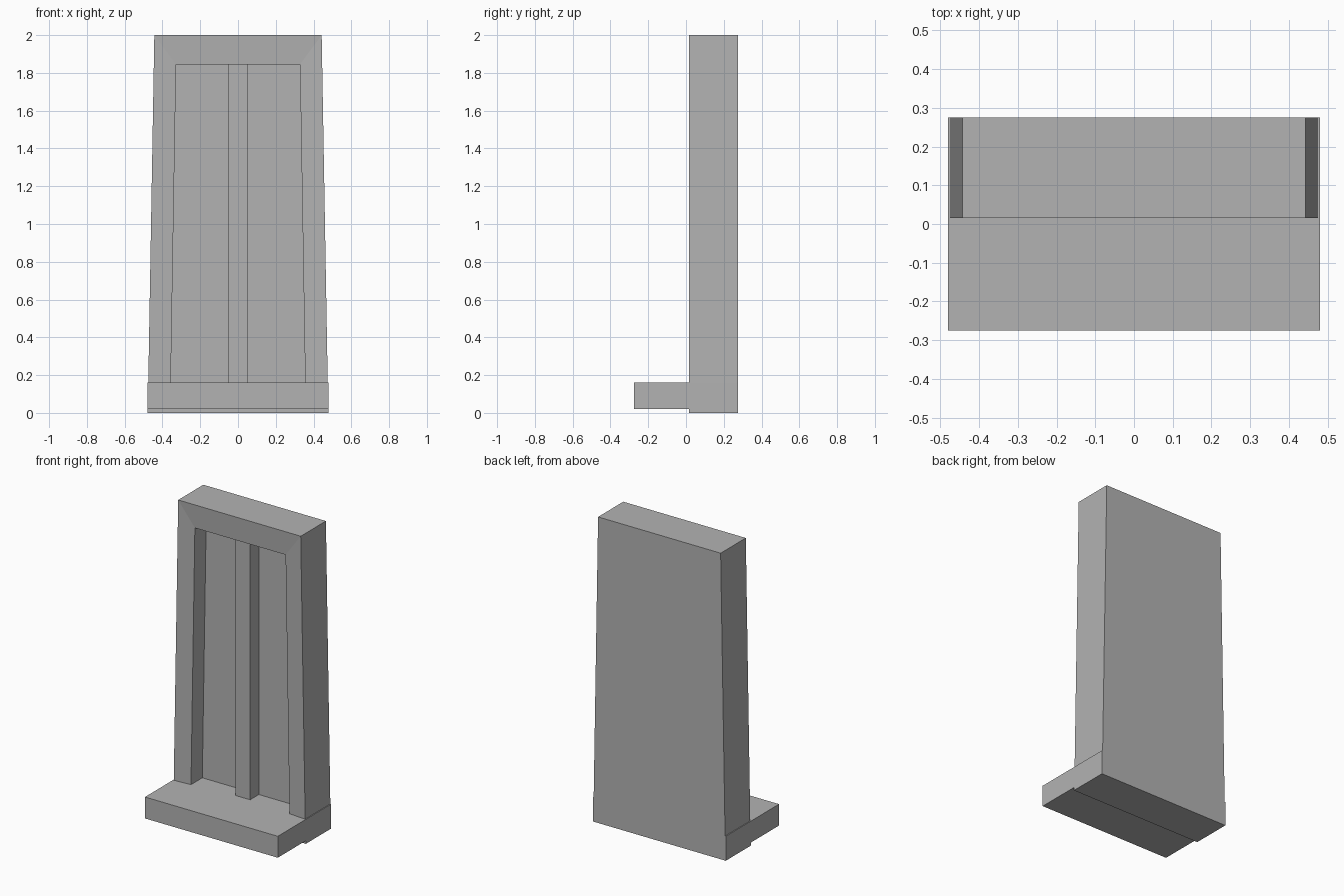
import bpy, bmesh

if "Cube" in bpy.data.objects:
    bpy.data.objects.remove(bpy.data.objects["Cube"])

FRONT, BACK, SILL_TOP = 0.015, 0.275, 0.16

stone = bpy.data.materials.new("grey_stone")
stone.diffuse_color = (0.45, 0.45, 0.45, 1)
stone.use_nodes = True
stone.node_tree.nodes["Principled BSDF"].inputs["Base Color"].default_value = stone.diffuse_color


def add_object(name, bm):
    bmesh.ops.recalc_face_normals(bm, faces=bm.faces)
    mesh = bpy.data.meshes.new(name)
    bm.to_mesh(mesh)
    bm.free()
    mesh.materials.append(stone)
    obj = bpy.data.objects.new(name, mesh)
    bpy.context.collection.objects.link(obj)
    return obj


def extrude_x(name, profile, half):
    """Sweep a closed (y, z) profile from -half to +half along x."""
    bm = bmesh.new()
    face = bm.faces.new([bm.verts.new((-half, y, z)) for y, z in profile])
    res = bmesh.ops.extrude_face_region(bm, geom=[face])
    moved = [g for g in res["geom"] if isinstance(g, bmesh.types.BMVert)]
    bmesh.ops.translate(bm, verts=moved, vec=(2 * half, 0, 0))
    return add_object(name, bm)


# Base: projecting sill whose underside is stepped at the wall line
extrude_x("base_sill", [(-0.275, 0.02), (FRONT, 0.02), (FRONT, 0),
                        (BACK, 0), (BACK, SILL_TOP), (-0.275, SILL_TOP)], 0.48)

# Tapered frame: U-shaped rings running from the back to the recess panel
bm = bmesh.new()


def u_ring(bottom, top, z_top, y):
    pts = [(-bottom, SILL_TOP), (-top, z_top), (top, z_top), (bottom, SILL_TOP)]
    return [bm.verts.new((x, y, z)) for x, z in pts]


rings = [u_ring(0.475, 0.443, 2.0, BACK),
         u_ring(0.475, 0.443, 2.0, FRONT),
         u_ring(0.356, 0.328, 1.845, FRONT + 0.008),
         u_ring(0.356, 0.328, 1.845, 0.14)]
for a, b in zip(rings, rings[1:]):
    for i in range(3):
        bm.faces.new((a[i], a[i + 1], b[i + 1], b[i]))
bm.faces.new(rings[0])
bm.faces.new(rings[-1])
add_object("tapered_frame", bm)

# Centre mullion standing proud of the recess panel
extrude_x("centre_mullion", [(0.05, SILL_TOP), (0.14, SILL_TOP),
                             (0.14, 1.845), (0.05, 1.845)], 0.053)
